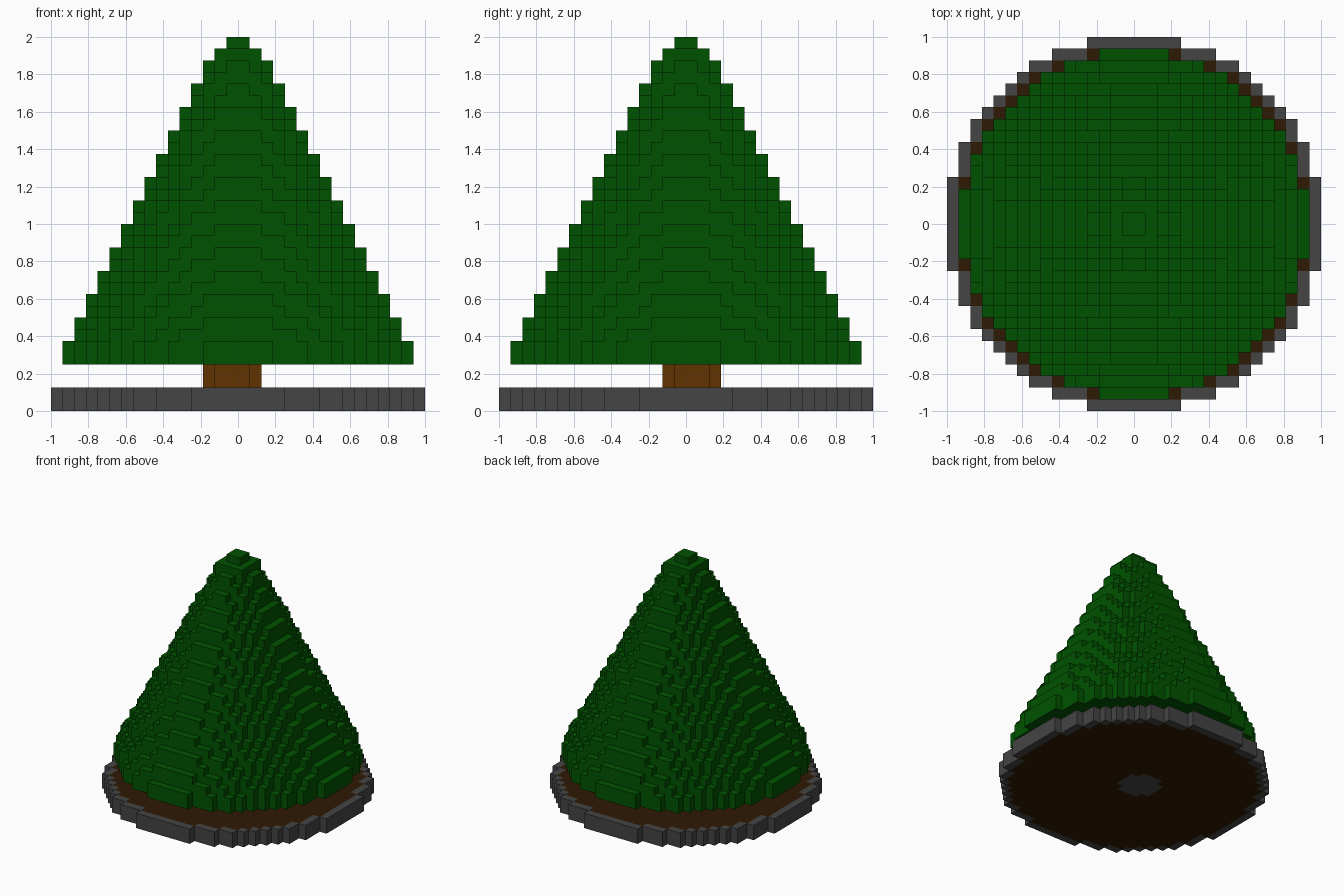
import bpy
import bmesh
import math

CELL = 1 / 16

cube = bpy.data.objects.get("Cube")
if cube:
    bpy.data.objects.remove(cube)


def material(name, rgb):
    mat = bpy.data.materials.new(name)
    mat.use_nodes = True
    mat.diffuse_color = (*rgb, 1)
    mat.node_tree.nodes["Principled BSDF"].inputs["Base Color"].default_value = (*rgb, 1)
    return mat


def disc(radius):
    """Grid cells, by lower corner, whose middles lie within a round outline."""
    n = math.ceil(radius)
    span = range(-n, n)
    return {(x, y) for x in span for y in span
            if math.hypot(x + 0.5, y + 0.5) <= radius}


def add_layer(bm, cells, z0, z1):
    """Raise a set of grid cells into one solid slab between two heights."""
    corners = {}

    def corner(x, y):
        if (x, y) not in corners:
            corners[x, y] = bm.verts.new((x * CELL, y * CELL, z0 * CELL))
        return corners[x, y]

    faces = [bm.faces.new((corner(x, y), corner(x, y + 1),
                           corner(x + 1, y + 1), corner(x + 1, y)))
             for x, y in sorted(cells)]
    out = bmesh.ops.extrude_face_region(bm, geom=faces)
    top = [g for g in out["geom"] if isinstance(g, bmesh.types.BMVert)]
    bmesh.ops.translate(bm, verts=top, vec=(0, 0, (z1 - z0) * CELL))


def build(name, mat, layers):
    bm = bmesh.new()
    for cells, z0, z1 in layers:
        add_layer(bm, cells, z0, z1)
    bmesh.ops.recalc_face_normals(bm, faces=bm.faces[:])
    mesh = bpy.data.meshes.new(name)
    bm.to_mesh(mesh)
    bm.free()
    mesh.materials.append(mat)
    obj = bpy.data.objects.new(name, mesh)
    bpy.context.collection.objects.link(obj)


stone = material("stone grey", (0.058, 0.058, 0.058))
soil = material("dark soil", (0.028, 0.01, 0.001))
bark = material("bark brown", (0.12, 0.034, 0.0))
needles = material("needle green", (0.0, 0.084, 0.0))

# Round base: stone rim, soil bed and a stone plug under the trunk
bed = disc(15.15)
trunk = {(x - 1, y) for x in range(-2, 3) for y in range(-2, 3)
         if abs(x) + abs(y) < 4}
build("base_rim", stone, [(disc(16) - bed, 0, 2)])
build("soil_bed", soil, [(bed - trunk, 0, 2)])
build("base_plug", stone, [(trunk, 0, 1)])

# Trunk
build("trunk", bark, [(trunk, 1, 4)])

# Foliage cone, one stepped disc per cell of height
tiers = 28
foliage = []
for k in range(tiers):
    radius = 1 if k == tiers - 1 else 15.25 - 0.5 * max(k, 1)
    foliage.append((disc(radius), 4 + k, 5 + k))
build("foliage", needles, foliage)
